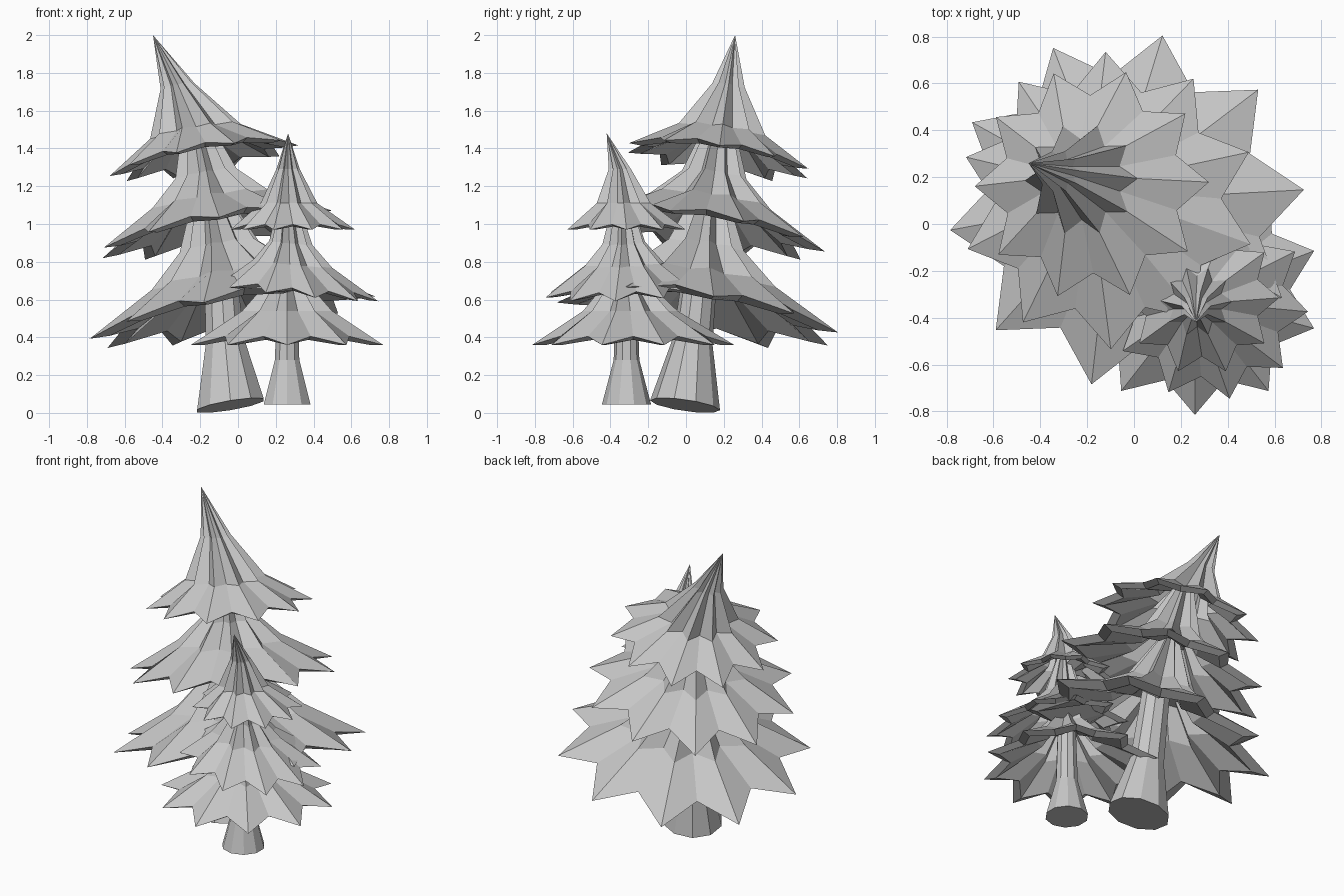
import bpy, bmesh
from math import sin, cos, pi, radians

cube = bpy.data.objects.get("Cube")
if cube:
    bpy.data.objects.remove(cube)

grey = bpy.data.materials.new("plain_grey")
grey.use_nodes = True
colour = (0.57, 0.57, 0.57, 1)
grey.diffuse_color = colour
grey.node_tree.nodes["Principled BSDF"].inputs["Base Color"].default_value = colour


def star(bm, centre, r, ratio, phase, tilt, lift=0.0, points=10):
    """Ring of alternating points and notches on a tilted plane."""
    ring = []
    for i in range(points * 2):
        a = radians(phase) + pi * i / points
        rad = r * ratio if i % 2 else r
        x, y = rad * cos(a), rad * sin(a)
        z = tilt[0] * x + tilt[1] * y + (lift if i % 2 else 0)
        ring.append(bm.verts.new((centre[0] + x, centre[1] + y, centre[2] + z)))
    return ring


def bridge(bm, a, b):
    n = len(a)
    for i in range(n):
        j = (i + 1) % n
        bm.faces.new((a[i], a[j], b[j], b[i]))


def finish(bm, name):
    bmesh.ops.recalc_face_normals(bm, faces=bm.faces)
    me = bpy.data.meshes.new(name)
    bm.to_mesh(me)
    bm.free()
    me.materials.append(grey)
    ob = bpy.data.objects.new(name, me)
    bpy.context.collection.objects.link(ob)


def tier(name, rim, shoulder, neck, top, phase, tilt, tip=False):
    """Hollow skirt of branches; each ring is (x, y, z, radius)."""
    bm = bmesh.new()
    size = rim[3]
    rings = [star(bm, rim, size, 0.76, phase, tilt, 0.085 * size),
             star(bm, shoulder, shoulder[3], 0.72, phase, tilt),
             star(bm, neck, neck[3], 0.68, phase, tilt)]
    if not tip:
        rings.append(star(bm, top, top[3], 0.7, phase, tilt))
    for a, b in zip(rings, rings[1:]):
        bridge(bm, a, b)
    # pointed or flat top
    if tip:
        apex = bm.verts.new(top[:3])
        last = rings[-1]
        for i in range(len(last)):
            bm.faces.new((last[i], last[(i + 1) % len(last)], apex))
    else:
        bm.faces.new(rings[-1])
    # folded lip and deep hollow underside
    drop = 0.05 * size
    inside = [rings[0],
              star(bm, rim, size * 0.86, 0.78, phase, tilt, 0.05 * size)]
    for (x, y, z, r), scale in ((shoulder, 0.88), (neck, 0.8)):
        inside.append(star(bm, (x, y, z - drop), r * scale, 0.72, phase, tilt))
    for a, b in zip(inside, inside[1:]):
        bridge(bm, a, b)
    bm.faces.new(inside[-1])
    finish(bm, name)


def trunk(name, rings, tilt):
    bm = bmesh.new()
    loops = [star(bm, c, c[3], 1, 18, tilt, points=5) for c in rings]
    for a, b in zip(loops, loops[1:]):
        bridge(bm, a, b)
    bm.faces.new(loops[0])
    bm.faces.new(loops[-1])
    finish(bm, name)


# Large leaning tree
lean = (0.165, -0.14)
trunk("large_trunk", [(-0.04, -0.005, 0.04, 0.185), (-0.07, 0.035, 0.38, 0.105),
                      (-0.1, 0.09, 0.88, 0.085)], lean)
tier("large_lower_branches", (-0.03, 0.06, 0.505, 0.76), (-0.06, 0.08, 0.71, 0.4),
     (-0.1, 0.1, 0.88, 0.21), (-0.16, 0.135, 1.2, 0.07), 6.5, lean)
tier("large_middle_branches", (-0.11, 0.1, 0.945, 0.635), (-0.15, 0.13, 1.12, 0.32),
     (-0.17, 0.15, 1.26, 0.17), (-0.24, 0.19, 1.6, 0.05), 19, lean)
tier("large_top_branches", (-0.18, 0.17, 1.335, 0.5), (-0.225, 0.19, 1.49, 0.24),
     (-0.32, 0.225, 1.73, 0.09), (-0.45, 0.26, 2.0), 1, lean, tip=True)

# Small upright tree
level = (0, 0)
trunk("small_trunk", [(0.26, -0.315, 0.045, 0.13), (0.26, -0.315, 0.28, 0.068),
                      (0.26, -0.315, 0.67, 0.055)], level)
tier("small_lower_branches", (0.26, -0.28, 0.36, 0.535), (0.26, -0.295, 0.54, 0.25),
     (0.26, -0.31, 0.67, 0.13), (0.26, -0.325, 0.92, 0.045), 18, level)
tier("small_middle_branches", (0.32, -0.33, 0.635, 0.425), (0.29, -0.33, 0.79, 0.21),
     (0.28, -0.33, 0.9, 0.115), (0.265, -0.34, 1.17, 0.035), -6, (-0.1, 0.04))
tier("small_top_branches", (0.29, -0.315, 0.97, 0.33), (0.27, -0.33, 1.11, 0.15),
     (0.265, -0.35, 1.29, 0.062), (0.265, -0.42, 1.48), 0, level, tip=True)
